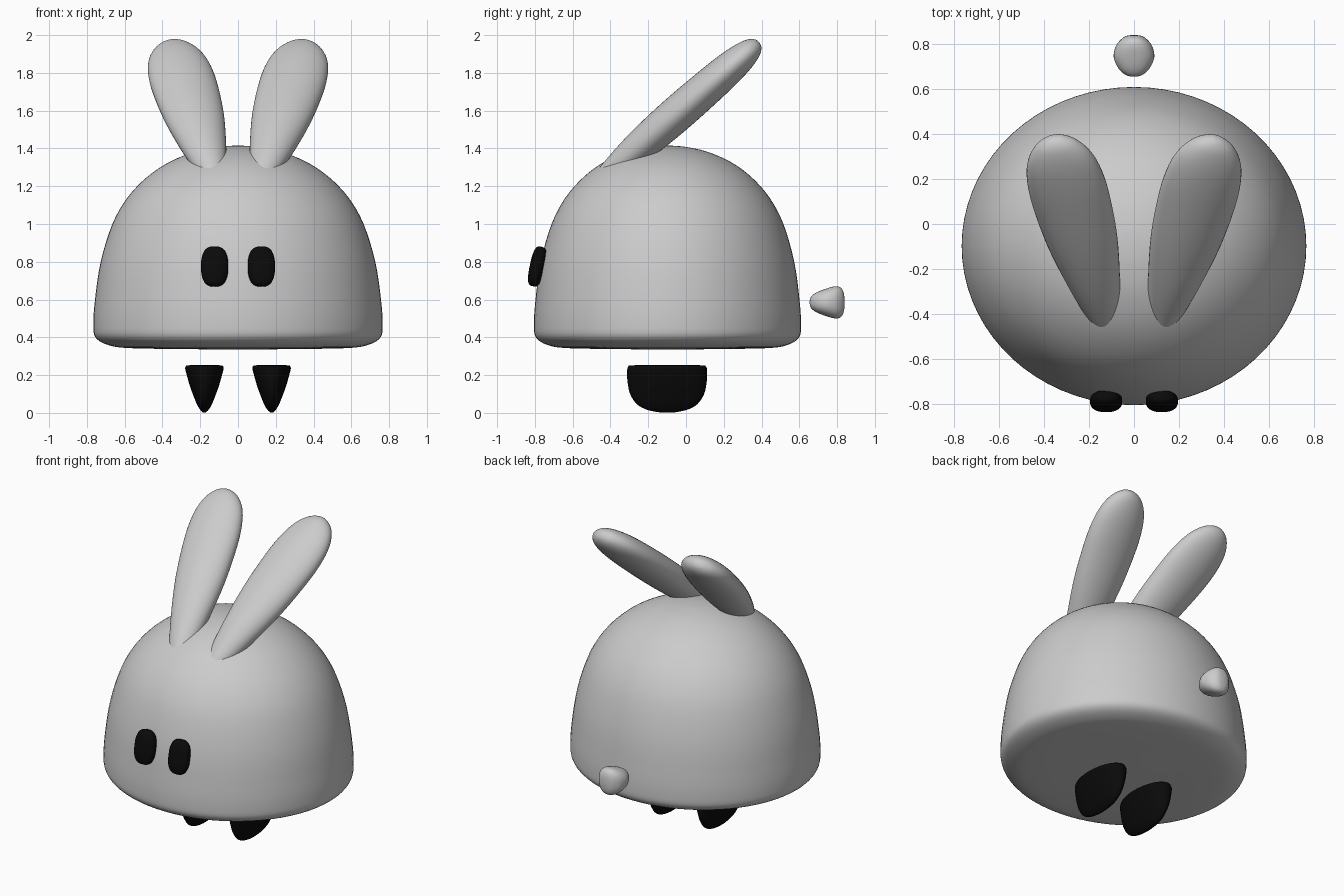
import bpy, bmesh, math
from mathutils import Matrix, Vector

cube = bpy.data.objects.get("Cube")
if cube:
    bpy.data.objects.remove(cube, do_unlink=True)


def material(name, value):
    mat = bpy.data.materials.new(name)
    mat.use_nodes = True
    colour = (value, value, value, 1)
    mat.diffuse_color = colour
    mat.node_tree.nodes["Principled BSDF"].inputs["Base Color"].default_value = colour
    return mat


fur = material("pale_grey_fur", 0.6)
black = material("black", 0.003)


def smooth_rows(rows, steps):
    """Pass a Catmull-Rom curve through the (height, half width, half depth) rows."""
    pts = [Vector(r) for r in rows]
    pts = [pts[0]] + pts + [pts[-1]]
    out = []
    for a, b, c, d in zip(pts, pts[1:], pts[2:], pts[3:]):
        for i in range(steps):
            t = i / steps
            out.append(b + (c - a) * (t / 2) + (a * 2 - b * 5 + c * 4 - d) * (t * t / 2)
                       + (b * 3 - a - c * 3 + d) * (t ** 3 / 2))
    return out + [pts[-1]]


def loft(name, rows, mat, matrix, sides=40, power=2.0, steps=4):
    """Stack superelliptic rings along local z, cap them and place the part."""
    bm = bmesh.new()
    rings = []
    for z, rx, ry in smooth_rows(rows, steps):
        ring = []
        for i in range(sides):
            a = math.tau * i / sides
            c, s = math.cos(a), math.sin(a)
            x = math.copysign(abs(c) ** (2 / power), c) * max(rx, 0.001)
            y = math.copysign(abs(s) ** (2 / power), s) * max(ry, 0.001)
            ring.append(bm.verts.new((x, y, z)))
        rings.append(ring)
    for low, high in zip(rings, rings[1:]):
        for i in range(sides):
            j = (i + 1) % sides
            bm.faces.new((low[i], low[j], high[j], high[i]))
    bm.faces.new(rings[0][::-1])
    bm.faces.new(rings[-1])
    bm.transform(matrix)
    bmesh.ops.recalc_face_normals(bm, faces=bm.faces)
    mesh = bpy.data.meshes.new(name)
    bm.to_mesh(mesh)
    bm.free()
    mesh.materials.append(mat)
    obj = bpy.data.objects.new(name, mesh)
    bpy.context.collection.objects.link(obj)
    bpy.ops.object.select_all(action="DESELECT")
    obj.select_set(True)
    bpy.context.view_layer.objects.active = obj
    bpy.ops.object.shade_smooth_by_angle(angle=math.radians(50))
    return obj


def pair(name, rows, mat, matrix, **options):
    """Build the left part and its mirror image."""
    loft("left_" + name, rows, mat, matrix, **options)
    loft("right_" + name, rows, mat, Matrix.Scale(-1, 4, (1, 0, 0)) @ matrix, **options)


# Domed body with a nearly flat underside
dome = [(0.335, 0.01), (0.338, 0.3), (0.343, 0.58), (0.36, 0.69), (0.40, 0.755),
        (0.47, 0.766), (0.6, 0.757), (0.8, 0.727), (1.0, 0.665), (1.14, 0.585),
        (1.25, 0.48), (1.33, 0.36), (1.385, 0.22), (1.41, 0.09), (1.415, 0.005)]
loft("body", [(z, r, r * 0.923) for z, r in dome], fur,
     Matrix.Translation((0, -0.098, 0)), sides=72)

# Flattened ears, leaning back and outward
base, tip = Vector((0.105, -0.51, 1.18)), Vector((0.36, 0.39, 1.965))
axis = (tip - base).normalized()
side = (Vector((1, 0, 0)) - axis * axis.x).normalized()
ear_frame = Matrix((side, axis.cross(side), axis)).transposed().to_4x4()
ear = [(0, 0.01, 0.01), (0.03, 0.04, 0.035), (0.15, 0.075, 0.06), (0.35, 0.118, 0.085),
       (0.6, 0.158, 0.096), (0.85, 0.174, 0.093), (1.0, 0.166, 0.086), (1.1, 0.14, 0.074),
       (1.17, 0.095, 0.055), (1.205, 0.045, 0.03), (1.215, 0.005, 0.005)]
pair("ear", ear, fur, Matrix.Translation(base) @ ear_frame)

# Rounded eyes following the slope of the face
eye = [(-0.107, 0.008, 0.006), (-0.103, 0.032, 0.02), (-0.085, 0.054, 0.031),
       (-0.045, 0.069, 0.038), (0, 0.071, 0.039), (0.045, 0.069, 0.038),
       (0.085, 0.054, 0.031), (0.103, 0.032, 0.02), (0.107, 0.008, 0.006)]
pair("eye", eye, black, Matrix.Translation((0.124, -0.788, 0.775))
     @ Matrix.Rotation(math.radians(-12), 4, "X"), power=2.4)

# Flat-topped feet tapering to a keel
foot = [(0.005, 0.006, 0.03), (0.02, 0.022, 0.105), (0.05, 0.04, 0.16), (0.1, 0.06, 0.194),
        (0.15, 0.078, 0.207), (0.2, 0.092, 0.212), (0.235, 0.101, 0.211),
        (0.25, 0.099, 0.204), (0.256, 0.085, 0.185), (0.257, 0.01, 0.02)]
pair("foot", foot, black, Matrix.Translation((0.178, -0.1, -0.004)))

# Floating tail, wider at the back
tail = [(0.655, 0.008, 0.008), (0.662, 0.036, 0.03), (0.69, 0.068, 0.052),
        (0.74, 0.09, 0.072), (0.79, 0.081, 0.085), (0.82, 0.058, 0.078),
        (0.835, 0.036, 0.05), (0.84, 0.008, 0.01)]
loft("tail", tail, fur, Matrix.Translation((0, 0, 0.585))
     @ Matrix.Rotation(math.radians(-90), 4, "X"), power=2.3)
